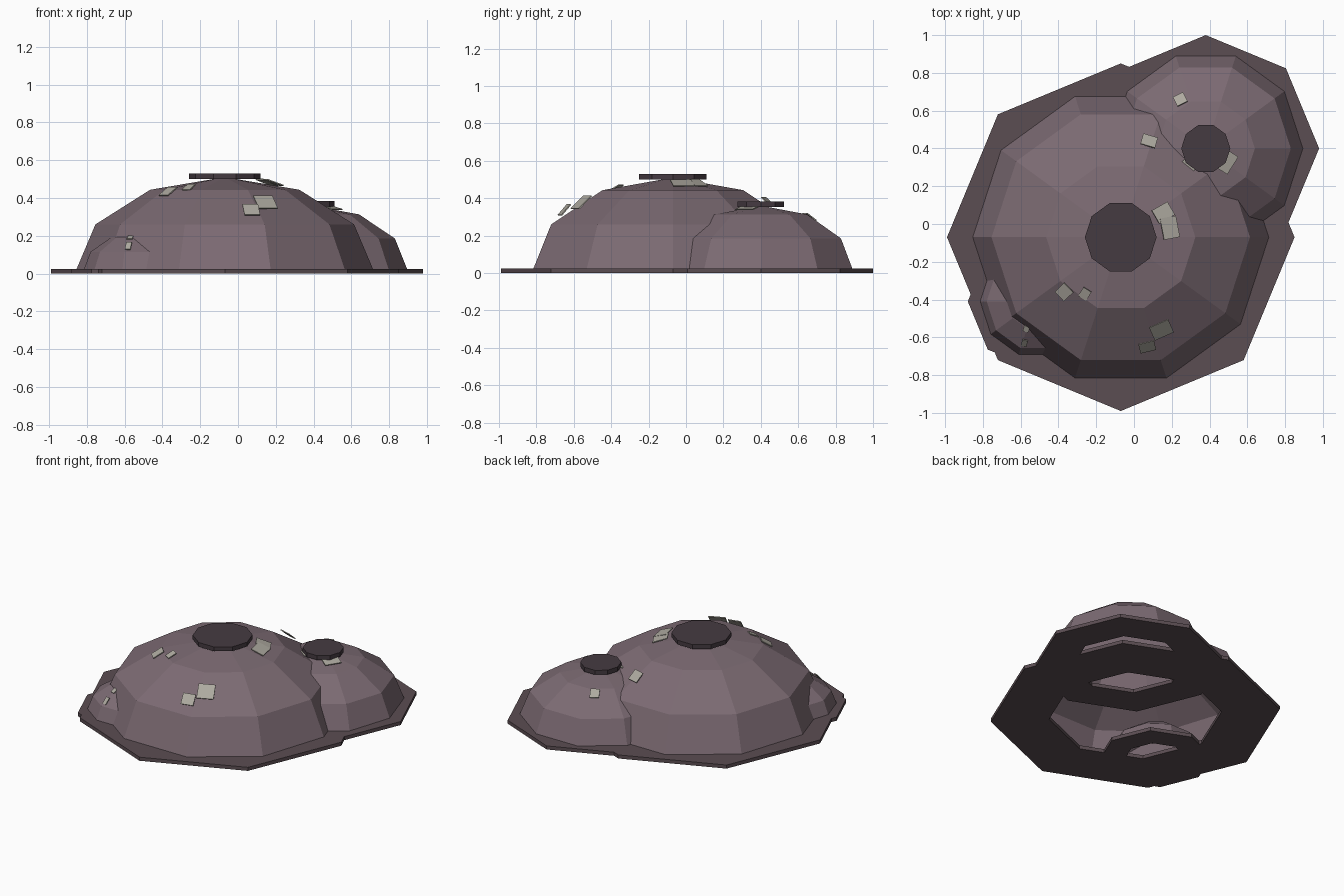
import bpy, bmesh, math
from mathutils import Matrix, Vector

if "Cube" in bpy.data.objects:
    bpy.data.objects.remove(bpy.data.objects["Cube"])

def mat(name, c):
    m = bpy.data.materials.new(name)
    m.diffuse_color = (*c, 1)
    m.use_nodes = True
    m.node_tree.nodes["Principled BSDF"].inputs["Base Color"].default_value = m.diffuse_color
    return m

SHELL = mat("shell", (0.20, 0.145, 0.17))
RIM = mat("rim", (0.105, 0.075, 0.085))
CAP = mat("cap", (0.06, 0.043, 0.053))
PATCH = mat("patch", (0.42, 0.40, 0.35))

def finish(bm, name, material):
    bmesh.ops.recalc_face_normals(bm, faces=bm.faces)
    me = bpy.data.meshes.new(name)
    bm.to_mesh(me)
    bm.free()
    me.materials.append(material)
    ob = bpy.data.objects.new(name, me)
    bpy.context.collection.objects.link(ob)

def lathe(name, center, profile, sides, material, closed=False):
    """Revolve (radius, z) points; a zero radius makes a pole."""
    bm = bmesh.new()
    rings = []
    for r, z in profile:
        n = 1 if r == 0 else sides
        rings.append([bm.verts.new((center[0] + r * math.cos(2 * math.pi * i / sides),
                                    center[1] + r * math.sin(2 * math.pi * i / sides), z))
                      for i in range(n)])
    pairs = list(zip(rings, rings[1:])) + ([(rings[-1], rings[0])] if closed else [])
    for a, b in pairs:
        for i in range(sides):
            j = (i + 1) % sides
            quad = [a[i % len(a)], a[j % len(a)], b[j % len(b)], b[i % len(b)]]
            bm.faces.new(list(dict.fromkeys(quad)))
    finish(bm, name, material)

def patch(name, center, R, h, x, y, w, l):
    """Thin slab on the dome, tilted by its distance from the dome centre."""
    d = Vector((x - center[0], y - center[1]))
    t = min(d.length / R, 1)
    z = Z0 + h * math.sqrt(1 - t * t)
    m = (Matrix.Translation((x, y, z)) @ Matrix.Rotation(math.atan2(d.y, d.x), 4, 'Z')
         @ Matrix.Rotation(math.asin(t), 4, 'Y') @ Matrix.Diagonal((l, w, 0.006, 1)))
    bm = bmesh.new()
    bmesh.ops.create_cube(bm, size=1, matrix=m)
    finish(bm, name, PATCH)

Z0 = 0.01
# name, centre, radius, height, rim outer, rim inner, cap radius, cap z range, patches (x, y, width, length)
domes = [
    ("main", (-0.07, -0.07), 0.79, 0.50, 0.92, 0.55, 0.19, (0.50, 0.53),
     [(-0.37, -0.36, 0.07, 0.08), (-0.26, -0.37, 0.05, 0.06), (0.145, -0.56, 0.11, 0.10),
      (0.07, -0.65, 0.085, 0.075), (0.155, 0.06, 0.08, 0.10), (0.19, -0.02, 0.115, 0.09),
      (0.08, 0.44, 0.08, 0.075)]),
    ("side", (0.38, 0.40), 0.52, 0.35, 0.60, 0.36, 0.13, (0.352, 0.383),
     [(0.245, 0.66, 0.06, 0.065), (0.28, 0.30, 0.08, 0.09), (0.49, 0.33, 0.11, 0.08)]),
    ("small", (-0.52, -0.41), 0.30, 0.21, 0.36, 0.20, 0.075, (0.21, 0.228),
     [(-0.57, -0.555, 0.03, 0.035), (-0.58, -0.63, 0.03, 0.05)]),
]

for name, c, R, h, ro, ri, rc, (c0, c1), patches in domes:
    # hollow ten-sided half dome
    lathe(name + "_dome", c,
          [(R * math.cos(math.radians(a)), Z0 + h * math.sin(math.radians(a))) for a in (0, 30, 60)]
          + [(0, Z0 + h)], 10, SHELL)
    # flat eight-sided ground ring
    lathe(name + "_ground_ring", c, [(ri, 0), (ro, 0), (ro, 0.025), (ri, 0.025)], 8, RIM, True)
    # roof cap
    lathe(name + "_roof_cap", c, [(0, c0), (rc, c0), (rc, c1), (0, c1)], 10, CAP)
    # repair patches
    for i, p in enumerate(patches):
        patch(f"{name}_patch_{i + 1}", c, R, h, *p)
